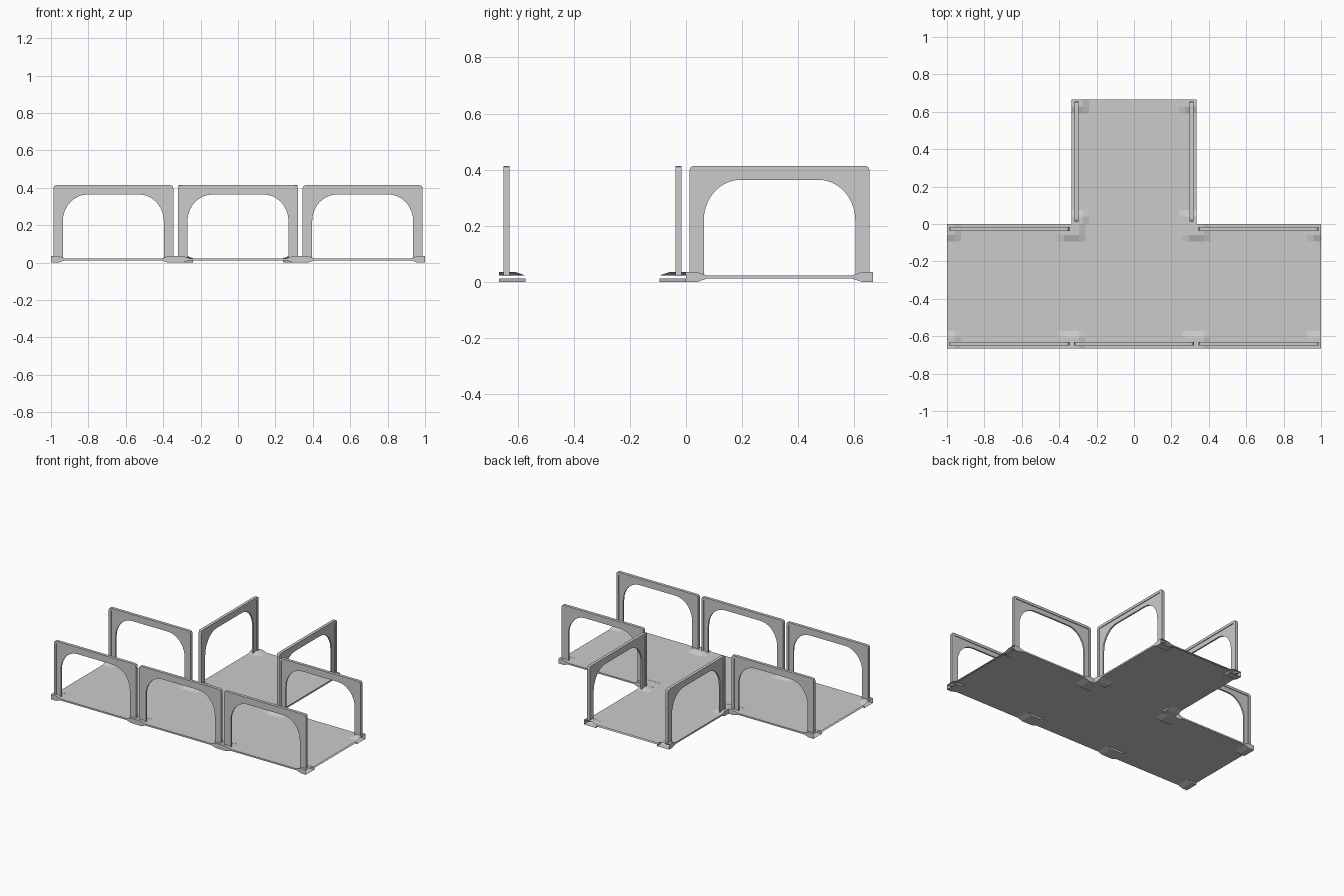
import bpy, bmesh
from math import pi, sin, cos
from mathutils import Matrix

if "Cube" in bpy.data.objects:
    bpy.data.objects.remove(bpy.data.objects["Cube"])

M = 2 / 3            # module size
H = M / 2
W = 0.094            # width of the raised edge strip
TOP, BOT = 0.023, 0.012


def make(name, bm, origin=(0, 0), angle=0.0, smooth=False):
    me = bpy.data.meshes.new(name)
    bm.to_mesh(me)
    bm.free()
    ob = bpy.data.objects.new(name, me)
    bpy.context.collection.objects.link(ob)
    ob.matrix_world = Matrix.Translation((*origin, 0)) @ Matrix.Rotation(angle, 4, 'Z')
    if smooth:
        bpy.ops.object.select_all(action='DESELECT')
        ob.select_set(True)
        bpy.context.view_layer.objects.active = ob
        bpy.ops.object.shade_smooth_by_angle(angle=0.5)
    return ob


def quad(bm, *pts):
    bm.faces.new([bm.verts.new(p) for p in pts])


def prism(bm, profile, y0, y1):
    """Extrude an (x, z) outline along y."""
    f = bm.faces.new([bm.verts.new((x, y0, z)) for x, z in profile])
    ext = bmesh.ops.extrude_face_region(bm, geom=[f], use_keep_orig=True)
    for v in ext['geom']:
        if isinstance(v, bmesh.types.BMVert):
            v.co.y = y1
    bmesh.ops.recalc_face_normals(bm, faces=bm.faces)


def edge_strip(name, origin, angle, wall=True):
    """Strip along a module side, thickened into a foot at both ends."""
    bm = bmesh.new()
    us = [(-H, 1), (-H + 0.04, 1), (-H + 0.075, 0),
          (H - 0.075, 0), (H - 0.04, 1), (H, 1)]
    for (a, ra), (b, rb) in zip(us, us[1:]):
        ta, tb = TOP + 0.012 * ra, TOP + 0.012 * rb
        ba, bb = BOT * (1 - ra), BOT * (1 - rb)
        quad(bm, (a, 0, ta), (b, 0, tb), (b, 0.06, tb), (a, 0.06, ta))
        quad(bm, (a, 0.06, ta), (b, 0.06, tb), (b, W, TOP), (a, W, TOP))
        quad(bm, (a, 0, ba), (a, W, ba), (b, W, bb), (b, 0, bb))
        if wall:
            quad(bm, (a, 0, ba), (b, 0, bb), (b, 0, tb), (a, 0, ta))
        if ra or rb:    # inner side of the foot below the floor
            pts = [(b, W, bb), (a, W, ba)]
            if ra:
                pts.append((a, W, BOT))
            if rb:
                pts.append((b, W, BOT))
            quad(bm, *pts)
    bmesh.ops.remove_doubles(bm, verts=bm.verts, dist=1e-5)
    make(name, bm, origin, angle)


def mirrored(half):
    return half + [(-x, z) for x, z in reversed(half)]


def arch(name, origin, angle):
    """Rim frame with a thinner arched panel inside."""
    z0 = 0.022
    outer = mirrored([(-0.321, z0), (-0.321, 0.398), (-0.3165, 0.4095), (-0.305, 0.414)])
    inner = mirrored([(-0.303, z0), (-0.303, 0.396)])
    n = 10
    curve = [(-0.138 - 0.132 * cos(i / n * pi / 2), 0.22 + 0.144 * sin(i / n * pi / 2))
             for i in range(n + 1)]
    opening = mirrored([(-0.27, z0)] + curve)
    bm = bmesh.new()
    prism(bm, outer + inner[::-1], 0.016, 0.037)
    make(name + "_rim", bm, origin, angle)
    bm = bmesh.new()
    prism(bm, inner + opening[::-1], 0.021, 0.032)
    make(name + "_panel", bm, origin, angle, smooth=True)


def floor(name, x0, x1, y0, y1):
    bm = bmesh.new()
    quad(bm, (x0, y0, TOP), (x1, y0, TOP), (x1, y1, TOP), (x0, y1, TOP))
    quad(bm, (x0, y0, BOT), (x0, y1, BOT), (x1, y1, BOT), (x1, y0, BOT))
    make(name, bm)


# Floor decks of the crossing and the side arm
floor("main_floor", -1, 1, -M + W, -W)
floor("arm_floor", -H + W, H - W, 0, M)

# Railed sides: name, midpoint of the side, rotation
sides = [("front_left", (-M, -M), 0), ("front_middle", (0, -M), 0),
         ("front_right", (M, -M), 0), ("back_left", (-M, 0), pi),
         ("back_right", (M, 0), pi), ("arm_left", (-H, H), -pi / 2),
         ("arm_right", (H, H), pi / 2)]
for name, origin, angle in sides:
    edge_strip(name + "_edge", origin, angle)
    arch(name + "_arch", origin, angle)

# Threshold between the crossing and the arm
edge_strip("junction_edge", (0, 0), pi, wall=False)
